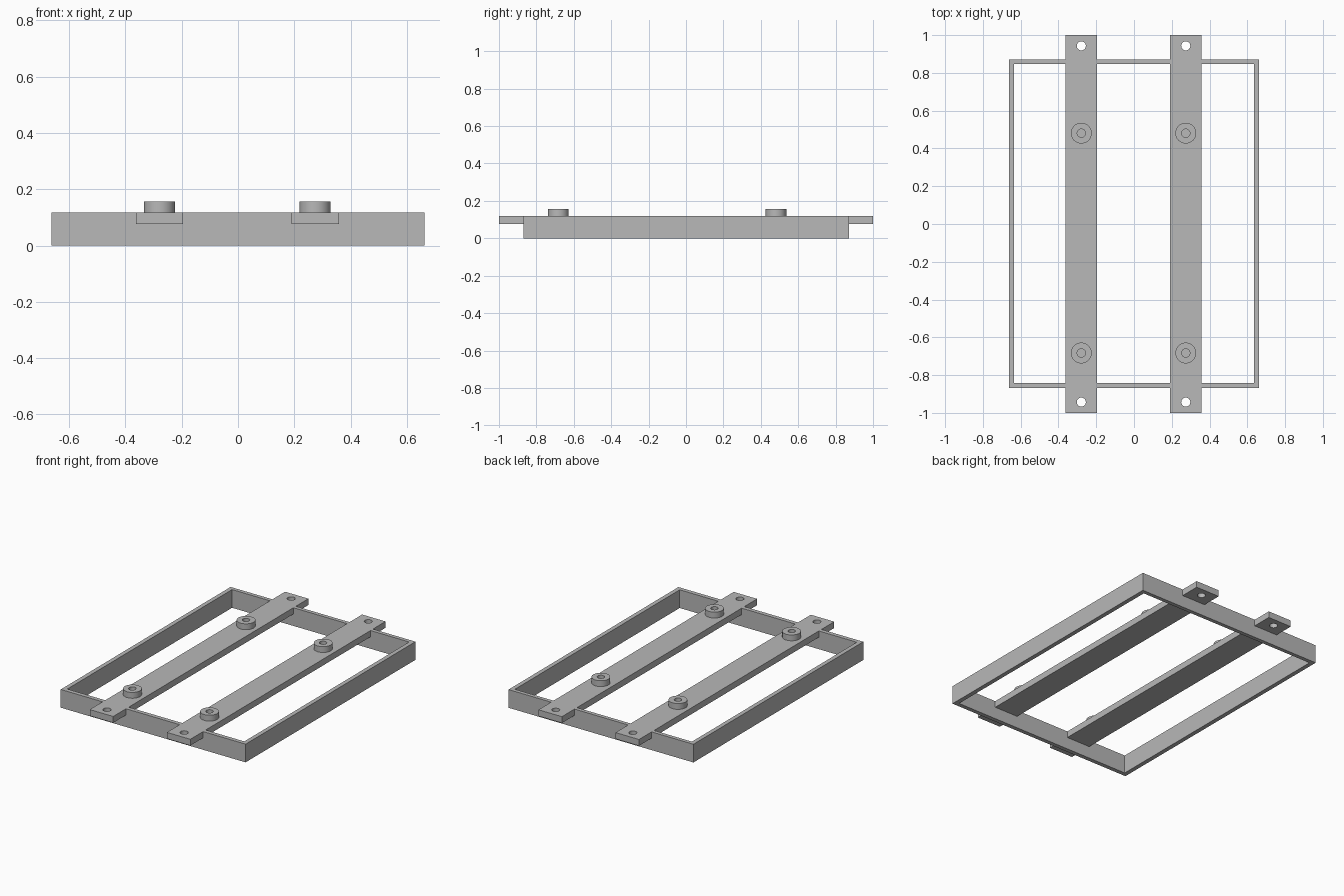
import bpy
import bmesh
from math import radians
from mathutils import Matrix, Vector

cube = bpy.data.objects.get("Cube")
if cube:
    bpy.data.objects.remove(cube, do_unlink=True)

# Single grey finish
GREY = (0.48, 0.48, 0.48, 1)
metal = bpy.data.materials.new("plain grey")
metal.use_nodes = True
metal.diffuse_color = GREY
metal.node_tree.nodes["Principled BSDF"].inputs["Base Color"].default_value = GREY

# Main dimensions
FRAME_TOP = 0.118
RAIL_BOTTOM = 0.077
RAIL_HALF = 0.084
RAIL_X = {"right": -0.279, "left": 0.274}
BOSS_Y = {"front": -0.683, "back": 0.481}
HOLE_Y = 0.943


def finish(name, bm):
    bmesh.ops.recalc_face_normals(bm, faces=bm.faces)
    mesh = bpy.data.meshes.new(name)
    bm.to_mesh(mesh)
    bm.free()
    mesh.materials.append(metal)
    obj = bpy.data.objects.new(name, mesh)
    bpy.context.collection.objects.link(obj)
    return obj


def box(name, low, high):
    low, high = Vector(low), Vector(high)
    bm = bmesh.new()
    bmesh.ops.create_cube(bm, size=1, matrix=Matrix.Translation((low + high) / 2)
                          @ Matrix.Diagonal((high - low).to_4d()))
    return finish(name, bm)


def cylinder(name, x, y, radius, z0, z1):
    bm = bmesh.new()
    bmesh.ops.create_cone(bm, cap_ends=True, segments=40, radius1=radius, radius2=radius,
                          depth=z1 - z0, matrix=Matrix.Translation((x, y, (z0 + z1) / 2)))
    return finish(name, bm)


def select_only(obj):
    bpy.ops.object.select_all(action="DESELECT")
    obj.select_set(True)
    bpy.context.view_layer.objects.active = obj


def cut(obj, cutter):
    mod = obj.modifiers.new("cut", "BOOLEAN")
    mod.operation = "DIFFERENCE"
    mod.solver = "EXACT"
    mod.object = cutter
    select_only(obj)
    bpy.ops.object.modifier_apply(modifier=mod.name)
    bpy.data.objects.remove(cutter, do_unlink=True)


def smooth(obj):
    select_only(obj)
    bpy.ops.object.shade_smooth_by_angle(angle=radians(30))


# Open rectangular frame
frame = box("frame", (-0.663, -0.869, 0), (0.663, 0.871, FRAME_TOP))
cut(frame, box("opening", (-0.635, -0.842, -1), (0.635, 0.846, 1)))

for side, x in RAIL_X.items():
    # Notch in the frame where the rail sits flush
    cut(frame, box("notch", (x - RAIL_HALF, -2, RAIL_BOTTOM), (x + RAIL_HALF, 2, 1)))

    # Mounting rail with a through hole at each end
    rail = box(side + "_rail", (x - RAIL_HALF, -1, RAIL_BOTTOM), (x + RAIL_HALF, 1, FRAME_TOP))
    for y in (-HOLE_Y, HOLE_Y):
        cut(rail, cylinder("hole", x, y, 0.024, -1, 1))
    smooth(rail)

    # Round bosses with a blind centre hole
    for end, y in BOSS_Y.items():
        boss = cylinder(side + "_" + end + "_boss", x, y, 0.055, FRAME_TOP, 0.156)
        cut(boss, cylinder("bore", x, y, 0.022, -1, 1))
        smooth(boss)
